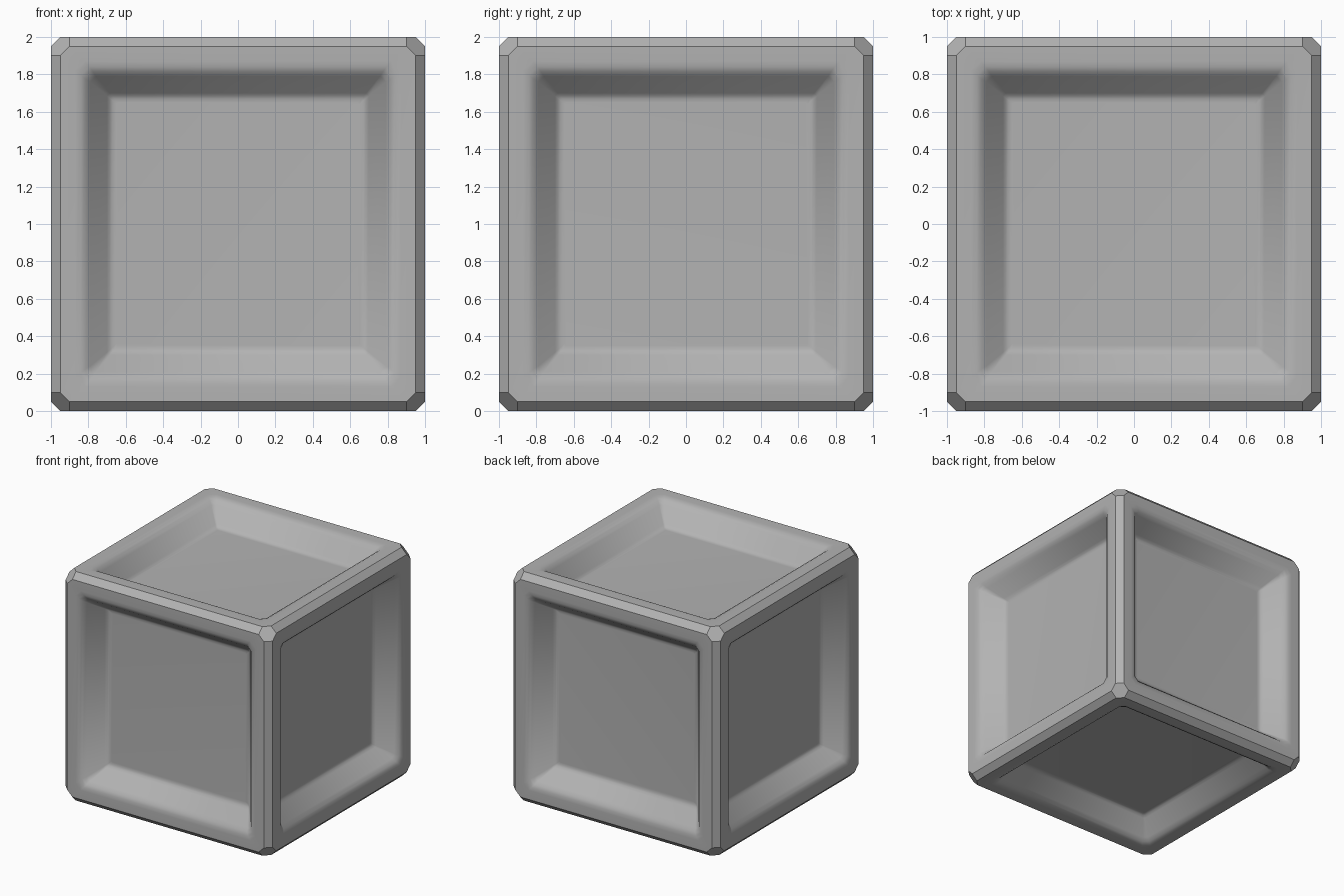
import bpy
import bmesh
from itertools import permutations, product
from math import radians
from mathutils import Vector

if "Cube" in bpy.data.objects:
    bpy.data.objects.remove(bpy.data.objects["Cube"], do_unlink=True)

# Recess profile: half width, depth, corner cut
PROFILE = [
    (0.87, 0.0, 0.05),
    (0.84, 0.004, 0.045),
    (0.815, 0.018, 0.04),
    (0.79, 0.045, 0.03),
    (0.70, 0.162, 0.015),
    (0.685, 0.177, 0.012),
    (0.67, 0.184, 0.01),
    (0.65, 0.185, 0.01),
]


def sink_panel(bm, face):
    """Extrude one side inwards ring by ring along the recess profile."""
    n = face.normal
    axis = max(range(3), key=lambda i: abs(n[i]))
    u, v = [i for i in range(3) if i != axis]
    for half, depth, cut in PROFILE:
        face = bmesh.ops.extrude_discrete_faces(bm, faces=[face])["faces"][0]
        for vert in face.verts:
            co = vert.co
            big, small = (u, v) if abs(co[u]) > abs(co[v]) else (v, u)
            sign = Vector([1 if c > 0 else -1 for c in co])
            co[big] = sign[big] * half
            co[small] = sign[small] * (half - cut)
            co[axis] = sign[axis] * (1 - depth)


# Chamfered block with clipped corners
bm = bmesh.new()
for corner in permutations((1.0, 0.95, 0.90)):
    for signs in product((-1, 1), repeat=3):
        bm.verts.new([c * s for c, s in zip(corner, signs)])
bmesh.ops.convex_hull(bm, input=bm.verts[:])
bmesh.ops.dissolve_limit(bm, angle_limit=radians(2), verts=bm.verts[:], edges=bm.edges[:])
bm.normal_update()

# Recessed panel on all six sides
for side in [f for f in bm.faces if max(abs(c) for c in f.normal) > 0.99]:
    sink_panel(bm, side)

bmesh.ops.recalc_face_normals(bm, faces=bm.faces[:])
bmesh.ops.translate(bm, verts=bm.verts[:], vec=(0, 0, 1))
mesh = bpy.data.meshes.new("panelled_block")
bm.to_mesh(mesh)
bm.free()

# Single grey colour
grey = bpy.data.materials.new("plain_grey")
grey.use_nodes = True
colour = (0.45, 0.45, 0.45, 1.0)
grey.diffuse_color = colour
grey.node_tree.nodes["Principled BSDF"].inputs["Base Color"].default_value = colour
mesh.materials.append(grey)

block = bpy.data.objects.new("panelled_block", mesh)
bpy.context.collection.objects.link(block)
bpy.ops.object.select_all(action="DESELECT")
block.select_set(True)
bpy.context.view_layer.objects.active = block
bpy.ops.object.shade_smooth_by_angle(angle=radians(34))
